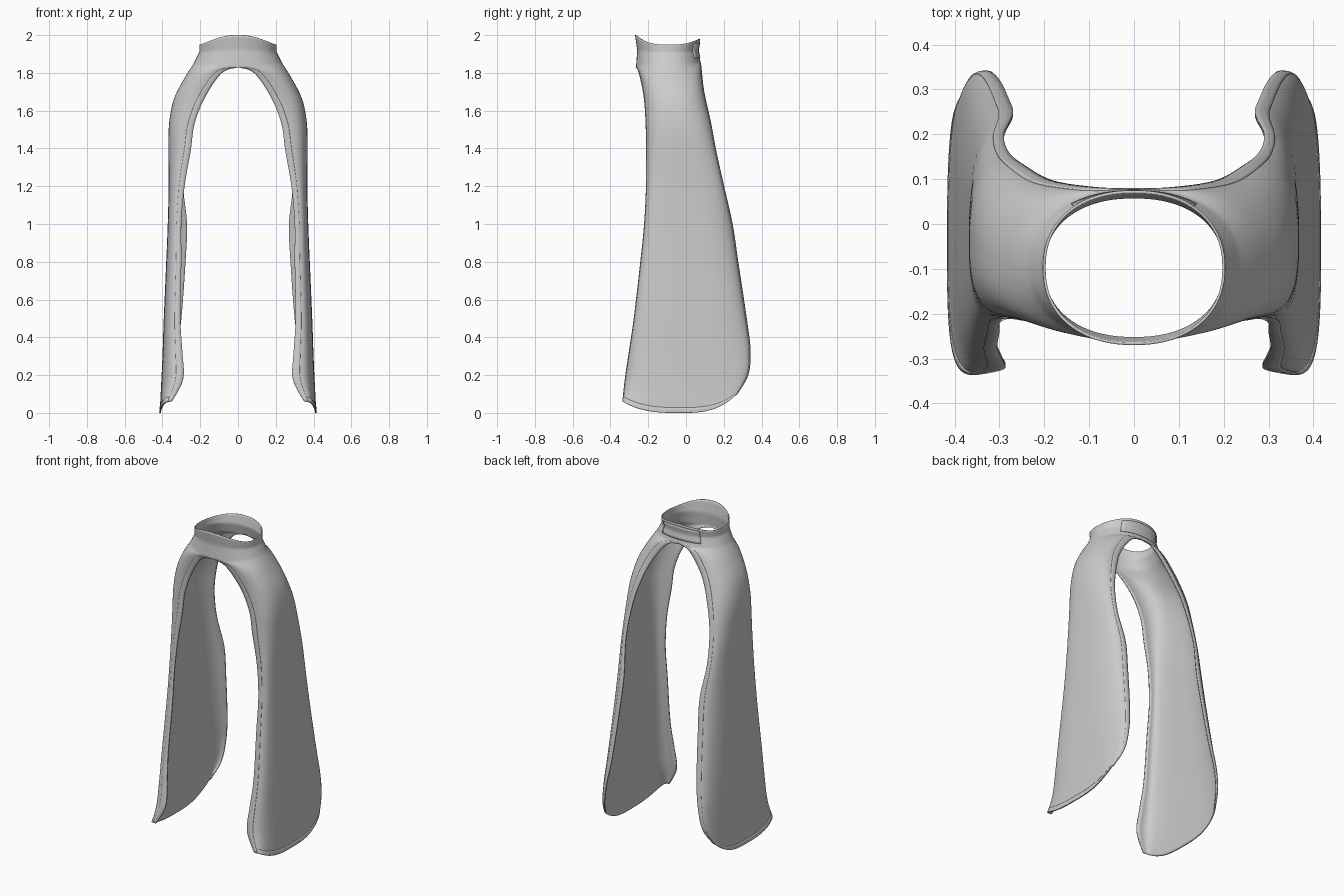
import bpy, math
from mathutils import Vector

if "Cube" in bpy.data.objects:
    bpy.data.objects.remove(bpy.data.objects["Cube"])

cloth = bpy.data.materials.new("grey_cloth")
cloth.diffuse_color = (0.6, 0.6, 0.6, 1)
cloth.use_nodes = True
cloth.node_tree.nodes["Principled BSDF"].inputs["Base Color"].default_value = cloth.diffuse_color

# Each station from collar to hem: front edge x y z, outer side x z, back edge x y z
STATIONS = [
    (0, -.27, 2.0, .203, 1.95, 0, .075, 1.98),
    (0, -.258, 1.92, .205, 1.91, 0, .063, 1.92),
    (0, -.265, 1.83, .235, 1.85, 0, .078, 1.855),
    (.085, -.248, 1.80, .285, 1.77, .08, .08, 1.83),
    (.175, -.222, 1.67, .34, 1.66, .18, .095, 1.70),
    (.23, -.212, 1.53, .365, 1.53, .245, .13, 1.54),
    (.25, -.21, 1.39, .368, 1.38, .28, .16, 1.38),
    (.283, -.21, 1.2, .367, 1.2, .29, .2, 1.2),
    (.30, -.22, 1.0, .372, 1.0, .27, .245, 1.0),
    (.30, -.24, .8, .38, .8, .278, .275, .8),
    (.305, -.275, .5, .393, .5, .30, .32, .5),
    (.295, -.30, .33, .40, .30, .325, .34, .33),
    (.29, -.322, .18, .408, .13, .35, .328, .20),
    (.35, -.335, .06, .415, .0, .385, .27, .10),
]
LAST = len(STATIONS) - 1
NECK = 2  # station where the collar ends and the arches begin


def station(v):
    """Spline through the stations, with a break at the collar base."""
    i = min(int(v), LAST - 1)
    t = v - i
    a, b = STATIONS[i], STATIONS[i + 1]
    if i < NECK:
        return [p + (q - p) * t for p, q in zip(a, b)]
    before = STATIONS[max(i - 1, NECK)]
    after = STATIONS[min(i + 2, LAST)]
    return [0.5 * (2 * q + (r - p) * t + (2 * p - 5 * q + 4 * r - s) * t * t
                   + (3 * q - p - 3 * r + s) * t ** 3)
            for p, q, r, s in zip(before, a, b, after)]


def point(u, v):
    """Rounded section from the front edge (u=0) round to the back edge (u=1)."""
    xf, yf, zf, xo, zo, xb, yb, zb = station(v)
    ym = (yf + yb) / 2
    low = min(max((v - NECK) / 5, 0), 1)
    if u < .5:
        x, y, z, power, ang = xf, yf, zf, .9 - .35 * low, u * math.pi
    else:
        x, y, z, power, ang = xb, yb, zb, .9 - .12 * low, (1 - u) * math.pi
    s = max(math.sin(ang), 0) ** power
    c = max(math.cos(ang), 0) ** power
    return Vector((x + (xo - x) * s, ym + (y - ym) * c, zo + (z - zo) * c ** 3))


def normal(u, v):
    e = .004
    du = point(min(u + e, 1), v) - point(max(u - e, 0), v)
    dv = point(u, min(v + e, LAST)) - point(u, max(v - e, 0))
    return dv.cross(du).normalized() * -1


def patch(name, u0, u1, v0, v1, nu, nv, lift, thickness):
    """Mirrored piece of cloth covering part of the garment surface."""
    verts, faces = [], []
    for j in range(nv + 1):
        for i in range(nu + 1):
            u, v = u0 + (u1 - u0) * i / nu, v0 + (v1 - v0) * j / nv
            p = point(u, v)
            if lift:
                n = normal(u, v)
                if n.dot(p - Vector((0, p.y * .5 - .02, p.z))) < 0:
                    n = -n
                p = p + n * lift
            if v <= NECK and u in (0, 1):
                p.x = 0
            verts.append(p)
    w = nu + 1
    for j in range(nv):
        for i in range(nu):
            k = j * w + i
            faces.append((k, k + w, k + w + 1, k + 1))
    mesh = bpy.data.meshes.new(name)
    mesh.from_pydata(verts, [], faces)
    mesh.materials.append(cloth)
    ob = bpy.data.objects.new(name, mesh)
    bpy.context.collection.objects.link(ob)
    mirror = ob.modifiers.new("mirror", 'MIRROR')
    mirror.merge_threshold = .0005
    solid = ob.modifiers.new("thickness", 'SOLIDIFY')
    solid.thickness = thickness
    solid.offset = -1
    bpy.ops.object.select_all(action='DESELECT')
    ob.select_set(True)
    bpy.context.view_layer.objects.active = ob
    bpy.ops.object.shade_smooth_by_angle(angle=math.radians(40))
    return ob


# Collar, shoulders and the two long side panels
patch("draped_cloth", 0, 1, 0, LAST, 44, LAST * 6, 0, .006)

# Raised hems along the front, back and bottom edges
patch("front_hem", 0, .045, NECK, LAST, 3, 66, .002, .004)
patch("back_hem", .93, 1, NECK, LAST, 3, 66, .002, .004)
patch("bottom_hem", .045, .93, LAST - .3, LAST, 40, 3, .002, .004)

# Closure tab at the back of the collar
patch("collar_tab", .8, 1, .25, 1.6, 6, 6, .004, .006)
